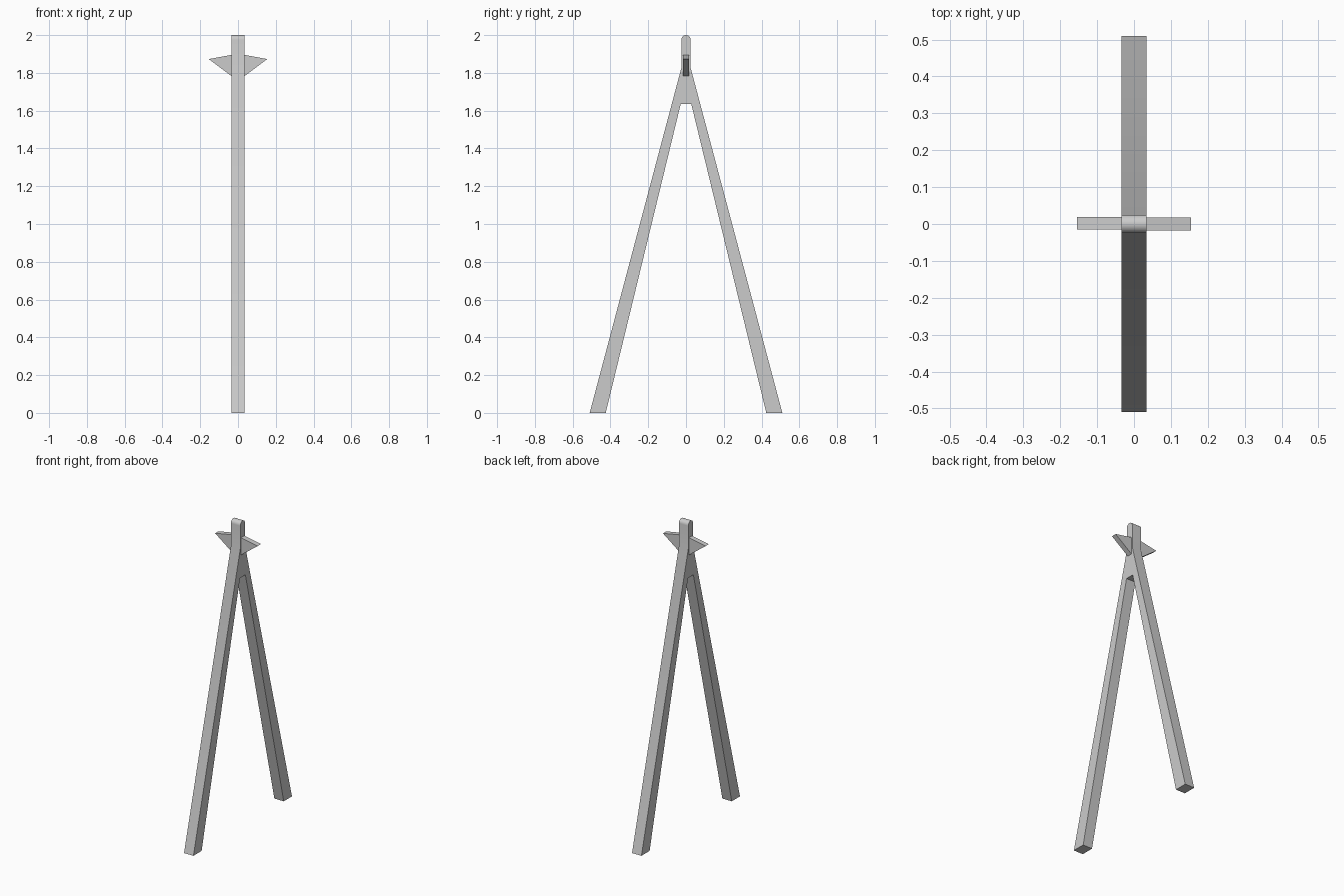
import bpy, bmesh
from math import sin, cos, pi

if "Cube" in bpy.data.objects:
    bpy.data.objects.remove(bpy.data.objects["Cube"])


def prism(name, pts, vec, to3d):
    """Extrude a closed 2D profile along vec."""
    bm = bmesh.new()
    face = bm.faces.new([bm.verts.new(to3d(a, b)) for a, b in pts])
    res = bmesh.ops.extrude_face_region(bm, geom=[face])
    verts = [g for g in res["geom"] if isinstance(g, bmesh.types.BMVert)]
    bmesh.ops.translate(bm, vec=vec, verts=verts)
    bmesh.ops.recalc_face_normals(bm, faces=bm.faces[:])
    me = bpy.data.meshes.new(name)
    bm.to_mesh(me)
    bm.free()
    ob = bpy.data.objects.new(name, me)
    bpy.context.collection.objects.link(ob)
    return ob


# A-shaped frame: two splayed tapered legs joined under a rounded post
W, R = 0.034, 0.025
right = [(0.028, 1.635), (0.425, 0), (0.51, 0), (R, 1.825)]
arc = [(R * cos(i * pi / 10), 2 - R + R * sin(i * pi / 10)) for i in range(11)]
left = [(-y, z) for y, z in reversed(right)]
frame = prism("leg_frame", right + arc + left, (2 * W, 0, 0),
              lambda y, z: (-W, y, z))
bpy.context.view_layer.objects.active = frame
frame.select_set(True)
bpy.ops.object.shade_smooth_by_angle(angle=0.35)

# Triangular side pegs, slightly offset from each other
for side, name, y0 in ((1, "right_peg", -0.017), (-1, "left_peg", -0.015)):
    pts = [(side * x, z) for x, z in
           ((W - 0.003, 1.896), (0.155, 1.873), (W - 0.003, 1.78))]
    prism(name, pts, (0, 0.034, 0), lambda x, z, y0=y0: (x, y0, z))
